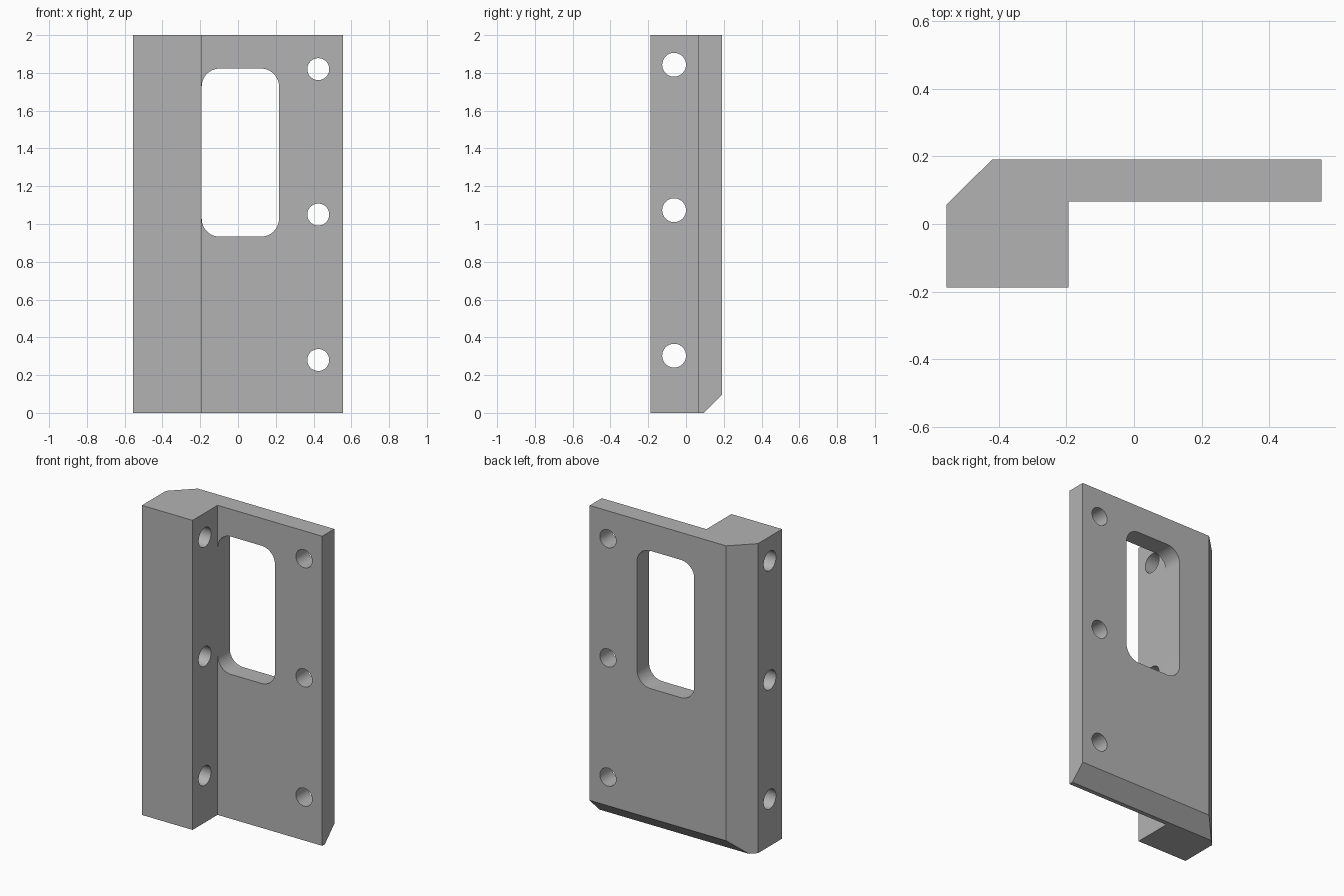
import bpy
import bmesh
import math
from mathutils import Matrix, Vector

cube = bpy.data.objects.get("Cube")
if cube:
    bpy.data.objects.remove(cube, do_unlink=True)

grey = bpy.data.materials.new("plain_grey")
grey.use_nodes = True
colour = (0.45, 0.45, 0.45, 1)
grey.diffuse_color = colour
grey.node_tree.nodes["Principled BSDF"].inputs["Base Color"].default_value = colour


def prism(name, outline, vector):
    """Extrude a closed outline of 3D points along a vector."""
    bm = bmesh.new()
    face = bm.faces.new([bm.verts.new(p) for p in outline])
    result = bmesh.ops.extrude_face_region(bm, geom=[face])
    verts = [v for v in result["geom"] if isinstance(v, bmesh.types.BMVert)]
    bmesh.ops.translate(bm, verts=verts, vec=Vector(vector))
    bmesh.ops.recalc_face_normals(bm, faces=bm.faces)
    mesh = bpy.data.meshes.new(name)
    bm.to_mesh(mesh)
    bm.free()
    obj = bpy.data.objects.new(name, mesh)
    obj.data.materials.append(grey)
    bpy.context.collection.objects.link(obj)
    return obj


def drill(name, radius, depth, location, axis):
    """Cylinder cutter along the x or y axis."""
    turn = Matrix.Rotation(math.pi / 2, 4, "Y" if axis == "X" else "X")
    bm = bmesh.new()
    bmesh.ops.create_cone(bm, cap_ends=True, segments=48, radius1=radius,
                          radius2=radius, depth=depth,
                          matrix=Matrix.Translation(location) @ turn)
    mesh = bpy.data.meshes.new(name)
    bm.to_mesh(mesh)
    bm.free()
    obj = bpy.data.objects.new(name, mesh)
    obj.data.materials.append(grey)
    bpy.context.collection.objects.link(obj)
    return obj


# L-shaped bracket with a chamfered rear corner
STEP = -0.193
section = [(-0.555, -0.188), (STEP, -0.188), (STEP, 0.067), (0.555, 0.067),
           (0.555, 0.19), (-0.42, 0.19), (-0.555, 0.057)]
bracket = prism("bracket", [(x, y, 0) for x, y in section], (0, 0, 2))

# Bevel along the bottom rear edge
wedge = [(-1, 0.095 - 0.1, -0.1), (-1, 0.19 + 0.1, -0.1), (-1, 0.19 + 0.1, 0.095 + 0.1)]
cutters = [prism("bottom_bevel_cutter", wedge, (2, 0, 0))]

# Rounded window through the plate
left, right, low, high, r = STEP + 0.001, 0.217, 0.933, 1.823, 0.095
corners = [(right - r, high - r), (left + r, high - r),
           (left + r, low + r), (right - r, low + r)]
rounded = []
for i, (cx, cz) in enumerate(corners):
    for k in range(13):
        a = math.pi / 2 * (i + k / 12)
        rounded.append((cx + r * math.cos(a), 0, cz + r * math.sin(a)))
cutters.append(prism("window_cutter", rounded, (0, 0.4, 0)))

# Screw holes through the plate and through the block
for i in range(3):
    rise = i * 0.77
    cutters.append(drill("plate_hole_cutter", 0.058, 0.6, (0.425, 0.1, 0.28 + rise), "Y"))
    cutters.append(drill("block_hole_cutter", 0.063, 0.6, (-0.4, -0.063, 0.303 + rise), "X"))

for cutter in cutters:
    mod = bracket.modifiers.new(cutter.name, "BOOLEAN")
    mod.operation = "DIFFERENCE"
    mod.solver = "EXACT"
    mod.object = cutter

# Apply the cuts, then remove the cutters
bpy.context.view_layer.update()
depsgraph = bpy.context.evaluated_depsgraph_get()
cut_mesh = bpy.data.meshes.new_from_object(bracket.evaluated_get(depsgraph))
bracket.modifiers.clear()
bracket.data = cut_mesh
for cutter in cutters:
    bpy.data.objects.remove(cutter, do_unlink=True)

# Smooth the round walls and keep the flat faces crisp
bpy.ops.object.select_all(action="DESELECT")
bracket.select_set(True)
bpy.context.view_layer.objects.active = bracket
bpy.ops.object.shade_smooth_by_angle(angle=math.radians(25))
